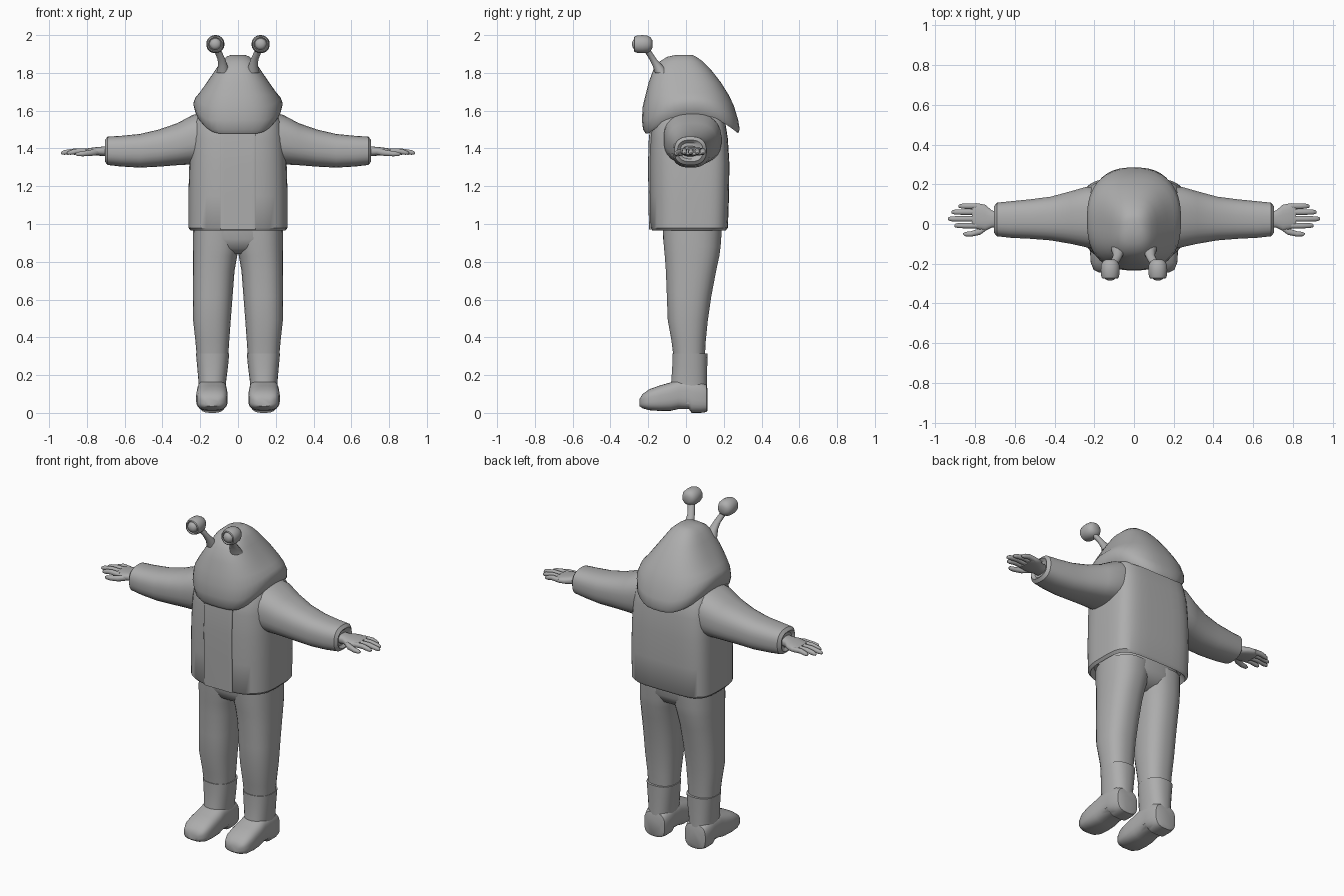
import bpy, bmesh, math

grey = bpy.data.materials.new("plain grey")
grey.diffuse_color = (0.42, 0.42, 0.42, 1)

AXES = {"x": (0, 1, 2), "y": (1, 0, 2), "z": (2, 0, 1)}


def loft(name, axis, rings, n=2.4, n_back=None, segs=28, mirror=False, angle=40, lift=None):
    """Skin rounded rings; each ring is (position, a_min, a_max, b_min, b_max[, lift weight])."""
    t, a, b = AXES[axis]
    bm = bmesh.new()
    loops = []
    for r in rings:
        pos, a0, a1, b0, b1 = r[:5]
        loop = []
        for i in range(segs):
            u = 2 * math.pi * (i + 0.5) / segs
            c, s = math.cos(u), math.sin(u)
            e = 2 / (n_back if n_back and s > 0 else n)
            co = [0, 0, 0]
            co[t] = pos
            co[a] = (a0 + a1) / 2 + (a1 - a0) / 2 * math.copysign(abs(c) ** e, c)
            co[b] = (b0 + b1) / 2 + (b1 - b0) / 2 * math.copysign(abs(s) ** e, s)
            if lift:
                co[2] += r[5] * lift(co[1])
            loop.append(bm.verts.new(co))
        loops.append(loop)
    for p, q in zip(loops, loops[1:]):
        for i in range(segs):
            j = (i + 1) % segs
            bm.faces.new((p[i], p[j], q[j], q[i]))
    bm.faces.new(loops[0])
    bm.faces.new(loops[-1])
    bmesh.ops.recalc_face_normals(bm, faces=bm.faces)
    mesh = bpy.data.meshes.new(name)
    bm.to_mesh(mesh)
    bm.free()
    mesh.materials.append(grey)
    ob = bpy.data.objects.new(name, mesh)
    bpy.context.collection.objects.link(ob)
    bpy.ops.object.select_all(action="DESELECT")
    ob.select_set(True)
    bpy.context.view_layer.objects.active = ob
    bpy.ops.object.shade_smooth_by_angle(angle=math.radians(angle))
    if mirror:
        ob.modifiers.new("mirror", "MIRROR")
    return ob


def sym(z, x, y0, y1, w=0):
    """Ring centred on x = 0."""
    return (z, -x, x, y0, y1, w)


def disc(y, cx, cz, r):
    """Round ring facing the front."""
    return (y, cx - r, cx + r, cz - r, cz + r)


# jacket body with flatter back, and front placket
loft("jacket", "z", [
    sym(1.00, 0.23, -0.16, 0.19), sym(0.965, 0.25, -0.178, 0.21), sym(0.98, 0.263, -0.19, 0.222),
    sym(1.15, 0.263, -0.193, 0.228), sym(1.32, 0.258, -0.195, 0.23), sym(1.45, 0.25, -0.19, 0.222),
    sym(1.54, 0.235, -0.18, 0.208), sym(1.59, 0.205, -0.155, 0.18), sym(1.62, 0.15, -0.11, 0.13)],
    n=2.9, n_back=4.5, segs=40)
loft("front_placket", "z", [
    sym(0.972, 0.094, -0.196, -0.15), sym(1.15, 0.094, -0.199, -0.15), sym(1.32, 0.094, -0.201, -0.15),
    sym(1.45, 0.094, -0.197, -0.15), sym(1.53, 0.094, -0.188, -0.15)], n=14, segs=24)


# hood-shaped head, its rim arched over the shoulders
def arch(y):
    return 0.1 * max(0, 1 - ((y - 0.04) / 0.235) ** 2)


loft("head", "z", [
    sym(1.58, 0.15, -0.14, 0.15, 0), sym(1.50, 0.205, -0.205, 0.255, 1), sym(1.48, 0.218, -0.215, 0.277, 1),
    sym(1.50, 0.228, -0.228, 0.285, 1), sym(1.55, 0.237, -0.234, 0.277, 0.9),
    sym(1.62, 0.226, -0.23, 0.253, 0.5), sym(1.68, 0.204, -0.216, 0.225, 0.15),
    sym(1.75, 0.165, -0.198, 0.185), sym(1.82, 0.117, -0.172, 0.13), sym(1.86, 0.09, -0.14, 0.09),
    sym(1.885, 0.062, -0.10, 0.055), sym(1.896, 0.035, -0.05, 0.03)],
    n=2.6, n_back=2.5, segs=40, lift=arch)

# eye stalks, eyeballs with a rim, and pupils
loft("eye_stalk", "z", [
    (1.80, 0.04, 0.115, -0.165, -0.085), (1.835, 0.054, 0.106, -0.176, -0.12),
    (1.87, 0.066, 0.108, -0.193, -0.153), (1.905, 0.082, 0.122, -0.215, -0.177),
    (1.94, 0.10, 0.14, -0.24, -0.20)], n=2, segs=16, mirror=True)
EX, EZ = 0.12, 1.952
loft("eyeball", "y", [disc(y, EX, EZ, r) for y, r in (
    (-0.178, 0.02), (-0.187, 0.036), (-0.205, 0.046), (-0.23, 0.048), (-0.255, 0.047),
    (-0.272, 0.042), (-0.275, 0.036), (-0.265, 0.033))], n=2.1, segs=24, mirror=True)
loft("pupil", "y", [disc(y, EX, EZ, r) for y, r in (
    (-0.262, 0.032), (-0.274, 0.028), (-0.282, 0.018), (-0.285, 0.006))], n=2, segs=20, mirror=True)

# sleeves
loft("sleeve", "x", [
    (0.15, -0.12, 0.18, 1.33, 1.60), (0.24, -0.118, 0.188, 1.315, 1.578),
    (0.32, -0.10, 0.165, 1.311, 1.535), (0.42, -0.083, 0.138, 1.303, 1.50),
    (0.52, -0.075, 0.125, 1.298, 1.477), (0.62, -0.07, 0.115, 1.304, 1.467),
    (0.69, -0.062, 0.108, 1.312, 1.463), (0.705, -0.045, 0.09, 1.33, 1.445),
    (0.69, -0.03, 0.07, 1.345, 1.43)], n=2.5, mirror=True)

# hands: palm, four fingers and a thumb
loft("palm", "x", [
    (0.67, -0.02, 0.06, 1.355, 1.415), (0.715, -0.018, 0.068, 1.36, 1.41),
    (0.75, -0.035, 0.098, 1.362, 1.407), (0.79, -0.025, 0.105, 1.362, 1.402),
    (0.815, -0.02, 0.102, 1.366, 1.398)], n=2.6, segs=20, mirror=True)
for i, (y, tip) in enumerate(((-0.008, 0.905), (0.026, 0.938), (0.06, 0.92), (0.09, 0.885))):
    loft("finger_%d" % (i + 1), "x", [
        (x, y - r, y + r, z - r, z + r) for x, z, r in (
            (0.79, 1.383, 0.015), ((0.79 + tip) / 2, 1.386, 0.0145), (tip - 0.02, 1.379, 0.013),
            (tip - 0.005, 1.376, 0.009), (tip, 1.375, 0.004))], n=2.2, segs=12, mirror=True)
loft("thumb", "x", [
    (x, y - r, y + r, z - r, z + r) for x, y, z, r in (
        (0.735, -0.01, 1.382, 0.016), (0.775, -0.038, 1.377, 0.017), (0.82, -0.05, 1.372, 0.014),
        (0.85, -0.051, 1.37, 0.011), (0.86, -0.05, 1.37, 0.004))], n=2.2, segs=12, mirror=True)

# trousers: hips and legs
loft("hips", "z", [
    sym(1.00, 0.235, -0.125, 0.19), sym(0.92, 0.238, -0.122, 0.187),
    sym(0.87, 0.21, -0.10, 0.16), sym(0.84, 0.10, -0.05, 0.10)], n=2.6)
loft("leg", "z", [
    (0.97, -0.02, 0.238, -0.123, 0.19), (0.88, -0.01, 0.24, -0.118, 0.184),
    (0.83, 0.004, 0.24, -0.113, 0.177), (0.75, 0.018, 0.24, -0.107, 0.16),
    (0.62, 0.028, 0.24, -0.102, 0.135), (0.49, 0.038, 0.238, -0.097, 0.116),
    (0.38, 0.046, 0.226, -0.077, 0.105), (0.29, 0.052, 0.218, -0.066, 0.10)], n=2.4, mirror=True)

# boots: shaft and foot with heel and arch
loft("boot_shaft", "z", [
    (0.05, 0.064, 0.21, -0.07, 0.112), (0.12, 0.064, 0.208, -0.085, 0.112),
    (0.17, 0.062, 0.21, -0.078, 0.112), (0.25, 0.052, 0.217, -0.073, 0.113),
    (0.315, 0.046, 0.223, -0.073, 0.115), (0.315, 0.056, 0.213, -0.062, 0.103)], n=2.4, mirror=True)
loft("boot_foot", "y", [
    (0.115, 0.09, 0.185, 0.015, 0.12), (0.108, 0.068, 0.206, 0.004, 0.15), (0.08, 0.06, 0.214, 0, 0.17),
    (0.03, 0.059, 0.215, 0, 0.18), (0.015, 0.059, 0.215, 0.02, 0.18), (-0.04, 0.058, 0.217, 0.02, 0.178),
    (-0.08, 0.055, 0.22, 0.011, 0.162), (-0.14, 0.054, 0.222, 0.01, 0.145),
    (-0.195, 0.058, 0.218, 0.014, 0.125), (-0.23, 0.072, 0.204, 0.024, 0.10),
    (-0.245, 0.10, 0.176, 0.035, 0.075)], n=3, mirror=True)
